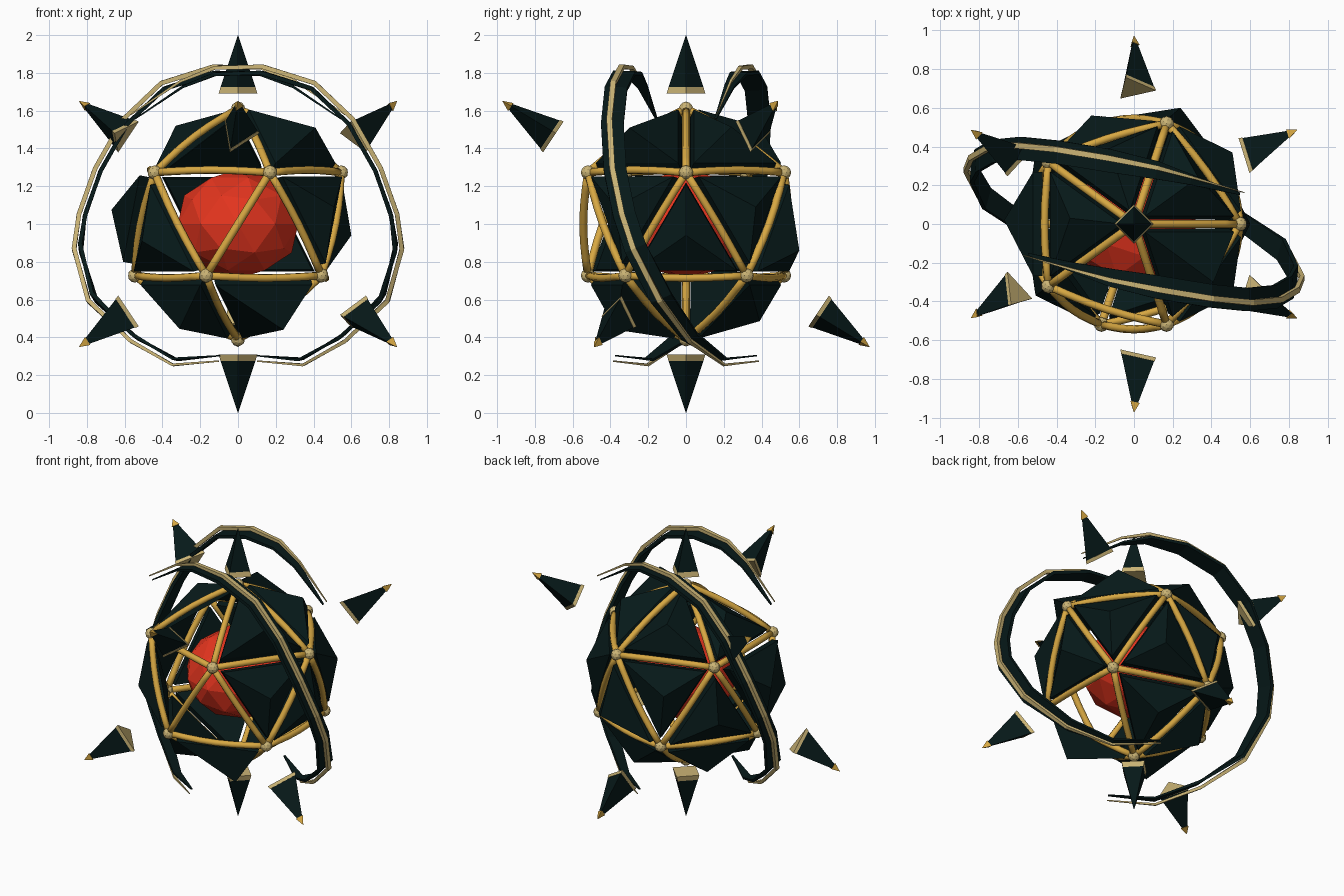
import bpy, bmesh
from math import sin, cos, pi, radians, sqrt
from mathutils import Vector, Matrix

if "Cube" in bpy.data.objects:
    bpy.data.objects.remove(bpy.data.objects["Cube"])

CENTRE = Vector((0, 0, 1))
UP = Vector((0, 0, 1))
R = 0.61


def material(name, rgb):
    m = bpy.data.materials.new(name)
    m.use_nodes = True
    m.diffuse_color = (*rgb, 1)
    m.node_tree.nodes["Principled BSDF"].inputs["Base Color"].default_value = (*rgb, 1)
    return m


DARK = material("dark teal", (0.002, 0.0095, 0.0095))
GOLD = material("gold", (0.68, 0.39, 0.055))
PALE = material("pale brass", (0.6, 0.46, 0.18))
RED = material("core red", (0.78, 0.035, 0.013))


def finish(bm, name, mat, smooth=False):
    bmesh.ops.recalc_face_normals(bm, faces=bm.faces)
    for f in bm.faces:
        f.smooth = smooth
    mesh = bpy.data.meshes.new(name)
    bm.to_mesh(mesh)
    bm.free()
    mesh.materials.append(mat)
    ob = bpy.data.objects.new(name, mesh)
    ob.location = CENTRE
    bpy.context.collection.objects.link(ob)
    return ob


def sweep(bm, path, section, across):
    """Sweep a section of (outward, sideways) offsets; across is the sideways direction."""
    rings = []
    last = len(path) - 1
    for i, p in enumerate(path):
        tangent = (path[min(i + 1, last)] - path[max(i - 1, 0)]).normalized()
        side = (across - tangent * across.dot(tangent)).normalized()
        out = side.cross(tangent)
        rings.append([bm.verts.new(p + out * a + side * b) for a, b in section(i / last)])
    n = len(rings[0])
    for a, b in zip(rings, rings[1:]):
        for k in range(n):
            bm.faces.new((a[k], a[(k + 1) % n], b[(k + 1) % n], b[k]))
    bm.faces.new(rings[0])
    bm.faces.new(rings[-1])


def polar(az, r, z):
    return Vector((r * cos(radians(az)), r * sin(radians(az)), z))


# Core, slightly flattened
bm = bmesh.new()
bmesh.ops.create_icosphere(bm, subdivisions=2, radius=0.335,
                           matrix=Matrix.Diagonal((1, 1, 0.86, 1)))
finish(bm, "core", RED)

# Cage corners: poles and two staggered rings of five
ring_r, ring_z = R * 2 / sqrt(5), R / sqrt(5)
top, bottom = UP * R, UP * -R
upper = [polar(72 * k, ring_r, ring_z) for k in range(5)]
lower = [polar(72 * k + 36, ring_r, -ring_z) for k in range(5)]
corners = [top, bottom] + upper + lower

bm = bmesh.new()
for c in corners:
    bmesh.ops.create_icosphere(bm, subdivisions=2, radius=0.038, matrix=Matrix.Translation(c))
finish(bm, "cage_nodes", PALE)

# Cage struts, slightly bowed outward
octagon = [(0.021 * cos(k * pi / 4), 0.021 * sin(k * pi / 4)) for k in range(8)]
bm = bmesh.new()
for i, a in enumerate(corners):
    for b in corners[i + 1:]:
        if (a - b).length < R * 1.1:
            mid = (a + b).normalized()
            path = [a.lerp(b, t / 6) + mid * 0.025 * sin(pi * t / 6) for t in range(7)]
            sweep(bm, path, lambda t: octagon, a.cross(b))
finish(bm, "cage_struts", GOLD, smooth=True)

# Armour panels, keyed by band and azimuth; some are missing
faces = {}
for k in range(5):
    n = (k + 1) % 5
    faces["cap", (36 + 72 * k)] = (top, upper[k], upper[n])
    faces["mid", (36 + 72 * k)] = (upper[k], upper[n], lower[k])
    faces["mid", (72 + 72 * k) % 360] = (lower[k], lower[n], upper[n])
    faces["base", (72 + 72 * k) % 360] = (bottom, lower[k], lower[n])
for gap in (("cap", 252), ("mid", 252), ("mid", 288), ("base", 0)):
    del faces[gap]
raised = {("mid", 180): 0.035, ("mid", 0): -0.02, ("cap", 180): -0.015, ("mid", 108): -0.015}
# Uneven peaks of some panels
peaks = {("cap", 324): (.41, -.3, .51), ("cap", 180): (-.33, .03, .52),
         ("mid", 180): (-.67, .02, .075), ("mid", 72): (.24, .6, -.14),
         ("mid", 0): (.6, 0, -.06), ("base", 216): (-.31, -.25, -.555),
         ("base", 288): (.24, -.37, -.56), ("mid", 108): (-.22, .56, .1)}

bm = bmesh.new()
for key, tri in faces.items():
    centre = sum(tri, Vector()) / 3
    normal = centre.normalized()
    lift = raised.get(key, 0)
    flat = [centre + (v - centre) * 0.84 for v in tri]
    inner = [bm.verts.new(v + normal * (lift - 0.01)) for v in flat]
    outer = [bm.verts.new(v + normal * (lift + 0.04)) for v in flat]
    peak = centre + normal * (0.155 if key[0] == "mid" else 0.19)
    peak.z *= 0.75 if key[0] == "mid" else 0.96
    apex = bm.verts.new(peaks.get(key, peak))
    bm.faces.new(inner)
    for k in range(3):
        n = (k + 1) % 3
        bm.faces.new((inner[k], inner[n], outer[n], outer[k]))
        bm.faces.new((outer[k], outer[n], apex))
finish(bm, "armour_panels", DARK)


# Spikes: pale base plate, dark body and a gold tip on the side ones
def cone(bm, direction, sides, start, r1, r2, h1, h2):
    turn = UP.rotation_difference(direction).to_matrix().to_4x4()
    roll = Matrix.Rotation(radians(-82 if sides == 3 else 0), 4, 'Z')
    place = turn @ Matrix.Translation((0, 0, start + (h1 + h2) / 2)) @ roll
    bmesh.ops.create_cone(bm, cap_ends=True, segments=sides, radius1=r1, radius2=r2,
                          depth=h2 - h1, matrix=place)


bodies, plates, tips = bmesh.new(), bmesh.new(), bmesh.new()
for d in (UP, -UP):
    cone(plates, d, 4, 0.69, 0.103, 0.092, 0, 0.035)
    cone(bodies, d, 4, 0.69, 0.092, 0.001, 0.035, 0.31)
for k in range(6):
    d = polar(30 + 60 * k, 0.97, 0.65 if k % 2 == 0 else -0.65).normalized()
    cone(plates, d, 3, 0.84, 0.115, 0.108, 0, 0.022)
    cone(bodies, d, 3, 0.84, 0.105, 0.016, 0.022, 0.29)
    cone(tips, d, 3, 0.84, 0.03, 0.001, 0.275, 0.33)
finish(bodies, "spike_bodies", DARK)
finish(plates, "spike_plates", PALE)
finish(tips, "spike_tips", GOLD)

# Orbit bands: tapered dark ribbon with a thin brass rail floating outside it
orbit = [(-.56, -.16, .57), (-.3, -.235, .745), (-.12, -.285, .815), (.13, -.335, .82),
         (.4, -.38, .735), (.6, -.4, .545), (.745, -.385, .29), (.83, -.335, .05),
         (.855, -.275, -.13), (.78, -.135, -.4), (.56, .02, -.61), (.34, .2, -.735),
         (.1, .38, -.715)]


def box(half_thick, half_wide):
    def section(t):
        taper = min(1, 1.5 * sin(pi * t))
        w = half_wide * (0.1 + 0.9 * taper)
        h = half_thick * (0.3 + 0.7 * taper)
        return [(-h, -w), (h, -w), (h, w), (-h, w)]
    return section


for side, spin in (("left", 0), ("right", pi)):
    path = [Matrix.Rotation(spin, 3, 'Z') @ Vector(p) for p in orbit]
    bm = bmesh.new()
    sweep(bm, [p * 0.975 for p in path], box(0.011, 0.06), Vector((0, 1, 0)))
    finish(bm, side + "_orbit_band", DARK)
    bm = bmesh.new()
    sweep(bm, [p * 1.015 for p in path], box(0.012, 0.015), Vector((0, 1, 0)))
    finish(bm, side + "_orbit_rail", PALE)
